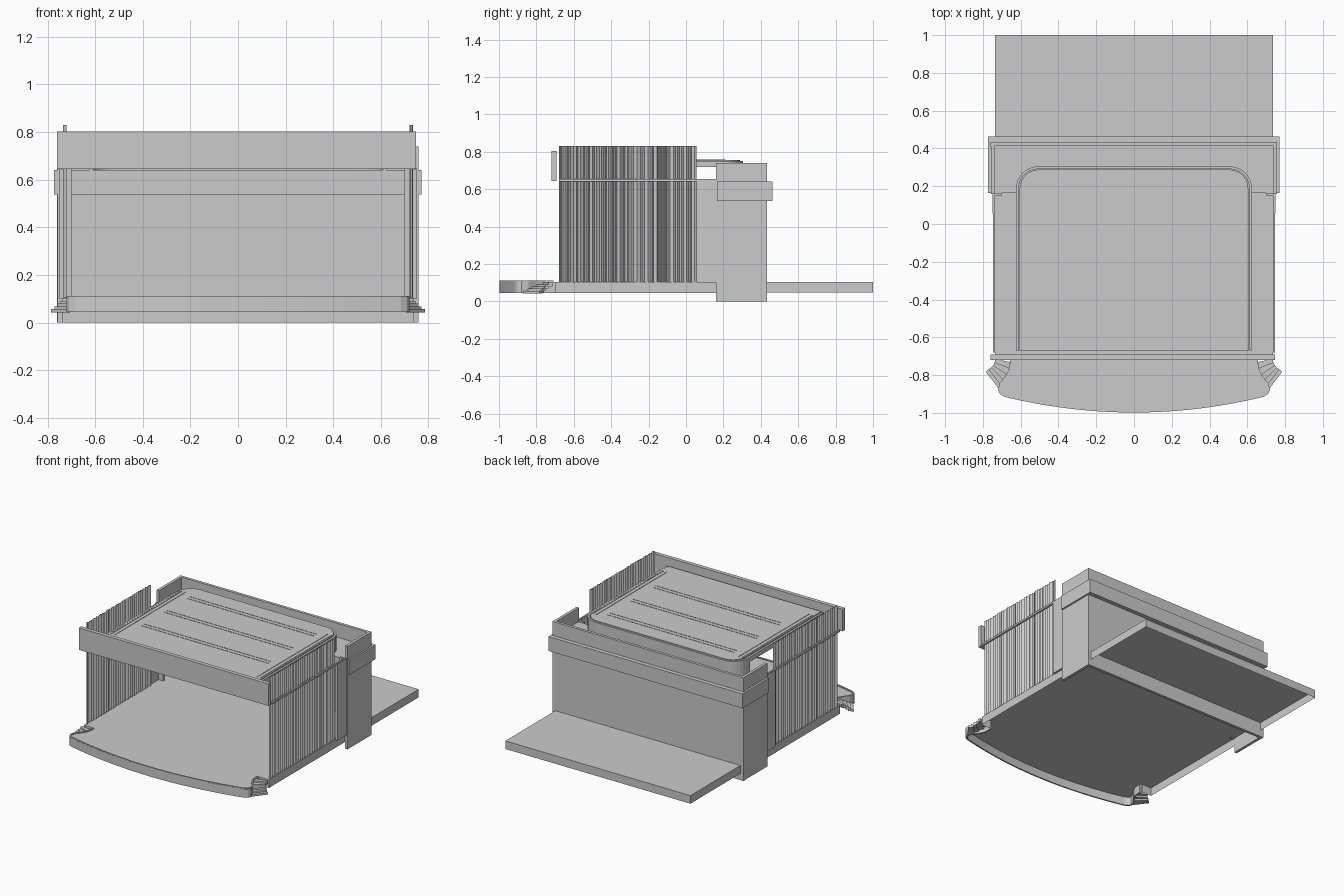
import bpy, bmesh, math, random
from mathutils import Vector

if "Cube" in bpy.data.objects:
    bpy.data.objects.remove(bpy.data.objects["Cube"])

random.seed(4)


def make(name, bm):
    bmesh.ops.recalc_face_normals(bm, faces=bm.faces)
    me = bpy.data.meshes.new(name)
    bm.to_mesh(me)
    bm.free()
    ob = bpy.data.objects.new(name, me)
    bpy.context.collection.objects.link(ob)
    return ob


def box(name, x0, x1, y0, y1, z0, z1):
    bm = bmesh.new()
    bmesh.ops.create_cube(bm, size=1)
    for v in bm.verts:
        v.co = ((x0 + x1) / 2 + v.co.x * (x1 - x0),
                (y0 + y1) / 2 + v.co.y * (y1 - y0),
                (z0 + z1) / 2 + v.co.z * (z1 - z0))
    return make(name, bm)


def shell(name, pts, z0, z1, bottom=False):
    """Outline with a top face and side walls, open or closed below."""
    bm = bmesh.new()
    lo = [bm.verts.new((x, y, z0)) for x, y in pts]
    hi = [bm.verts.new((x, y, z1)) for x, y in pts]
    n = len(pts)
    for i in range(n):
        j = (i + 1) % n
        bm.faces.new((lo[i], lo[j], hi[j], hi[i]))
    bm.faces.new(hi)
    if bottom:
        bm.faces.new(lo[::-1])
    ob = make(name, bm)
    if not bottom and ob.data.polygons[-1].normal.z < 0:
        ob.data.flip_normals()
    return ob


def ribbon(name, pts, z0, z1, thick=0.0):
    """Upright sheet following a path."""
    bm = bmesh.new()
    rows = [(bm.verts.new((x, y, z0)), bm.verts.new((x, y, z1))) for x, y in pts]
    for a, b in zip(rows, rows[1:]):
        bm.faces.new((a[0], b[0], b[1], a[1]))
    ob = make(name, bm)
    if thick:
        m = ob.modifiers.new("thickness", 'SOLIDIFY')
        m.thickness = thick
        m.offset = 0
    return ob


# Stage floor with curved apron
corner = [(0.655, -0.715), (0.66, -0.77), (0.68, -0.81), (0.712, -0.85),
          (0.72, -0.88), (0.71, -0.90), (0.685, -0.915)]
front = []
for i in range(1, 24):
    x = 0.685 - 1.37 * i / 24
    front.append((x, -0.998 + 0.083 * (x / 0.685) ** 2))
lip = corner + front + [(-x, y) for x, y in reversed(corner)]
shell("stage_floor", [(0.735, 0.42), (0.735, -0.70), (0.655, -0.70)] + lip +
      [(-0.655, -0.70), (-0.735, -0.70), (-0.735, 0.42)], 0.045, 0.105)
ribbon("apron_rim", [(x * 0.992, y + 0.005) for x, y in lip], 0.045, 0.112, 0.01)

# Rear platform
shell("rear_platform", [(-0.735, 0.43), (0.735, 0.43), (0.735, 1.0), (-0.735, 1.0)],
      0.047, 0.105)

# Curved corner stairs
inner = [Vector(p) for p in [(0.657, -0.73), (0.66, -0.765), (0.672, -0.80),
                             (0.688, -0.83), (0.705, -0.853), (0.716, -0.872)]]
outer = [Vector(p) for p in [(0.735, -0.715), (0.738, -0.735), (0.745, -0.75),
                             (0.757, -0.76), (0.77, -0.77), (0.785, -0.782)]]
for s, side in ((1, "right"), (-1, "left")):
    for i in range(5):
        quad = [inner[i], outer[i], outer[i + 1], inner[i + 1]]
        top = 0.103 - 0.0115 * i
        shell(f"{side}_stair_{i + 1}", [(s * p.x, p.y) for p in quad],
              max(0.043, top - 0.022), top, True)

# Rear house walls and the deep band around them
box("back_wall", -0.76, 0.757, 0.413, 0.433, 0, 0.74)
for s, side in ((1, "right"), (-1, "left")):
    a, b = sorted((s * 0.738, s * 0.758))
    box(side + "_rear_wall", a, b, 0.16, 0.433, 0, 0.74)
    a, b = sorted((s * 0.735, s * 0.75))
    box(side + "_wing_wall", a, b, 0.055, 0.165, 0.1, 0.65)
    a, b = sorted((s * 0.70, s * 0.74))
    box(side + "_wing_return", a, b, 0.15, 0.165, 0.1, 0.65)
box("rear_band", -0.773, 0.77, 0.165, 0.463, 0.537, 0.64)

# Front header
box("front_header", -0.76, 0.747, -0.72, -0.692, 0.645, 0.803)

# Pleated side curtains with their rails
for s, side in ((1, "right"), (-1, "left")):
    pts, y, k = [], -0.68, 0
    while y < 0.05:
        pts.append((s * (0.728 + (0.007 if k % 2 else -0.007) * random.uniform(0.6, 1)), y))
        y += random.uniform(0.005, 0.018)
        k += 1
    pts.append((s * 0.728, 0.055))
    ribbon(side + "_curtain", pts, 0.105, 0.83)
    a, b = sorted((s * 0.736, s * 0.747))
    box(side + "_curtain_rail", a, b, -0.68, 0.165, 0.642, 0.655)


# Ceiling panel with rounded rear corners and a skirt behind
def arch(hw, yb, r, y0):
    right = [(hw, y0)] + [(hw - r + r * math.cos(t * math.pi / 16),
                           yb - r + r * math.sin(t * math.pi / 16)) for t in range(9)]
    return right + [(-x, y) for x, y in reversed(right)]


shell("ceiling_panel", arch(0.605, 0.288, 0.10, -0.67), 0.735, 0.755, True)
ribbon("ceiling_edge_track", arch(0.617, 0.298, 0.11, -0.67), 0.718, 0.752, 0.014)
ribbon("ceiling_skirt", arch(0.617, 0.298, 0.11, 0.165), 0.64, 0.75, 0.014)

# Lighting strips on the ceiling panel
for i, y in enumerate((0.155, -0.105, -0.36)):
    for d in (-0.016, 0.016):
        box(f"light_strip_{i + 1}", -0.5, 0.505, y + d - 0.002, y + d + 0.002, 0.754, 0.757)
for s, side in ((1, "right"), (-1, "left")):
    for x in (0.565, 0.593):
        box(side + "_side_strip", s * x - 0.002, s * x + 0.002, -0.59, 0.21, 0.754, 0.758)
